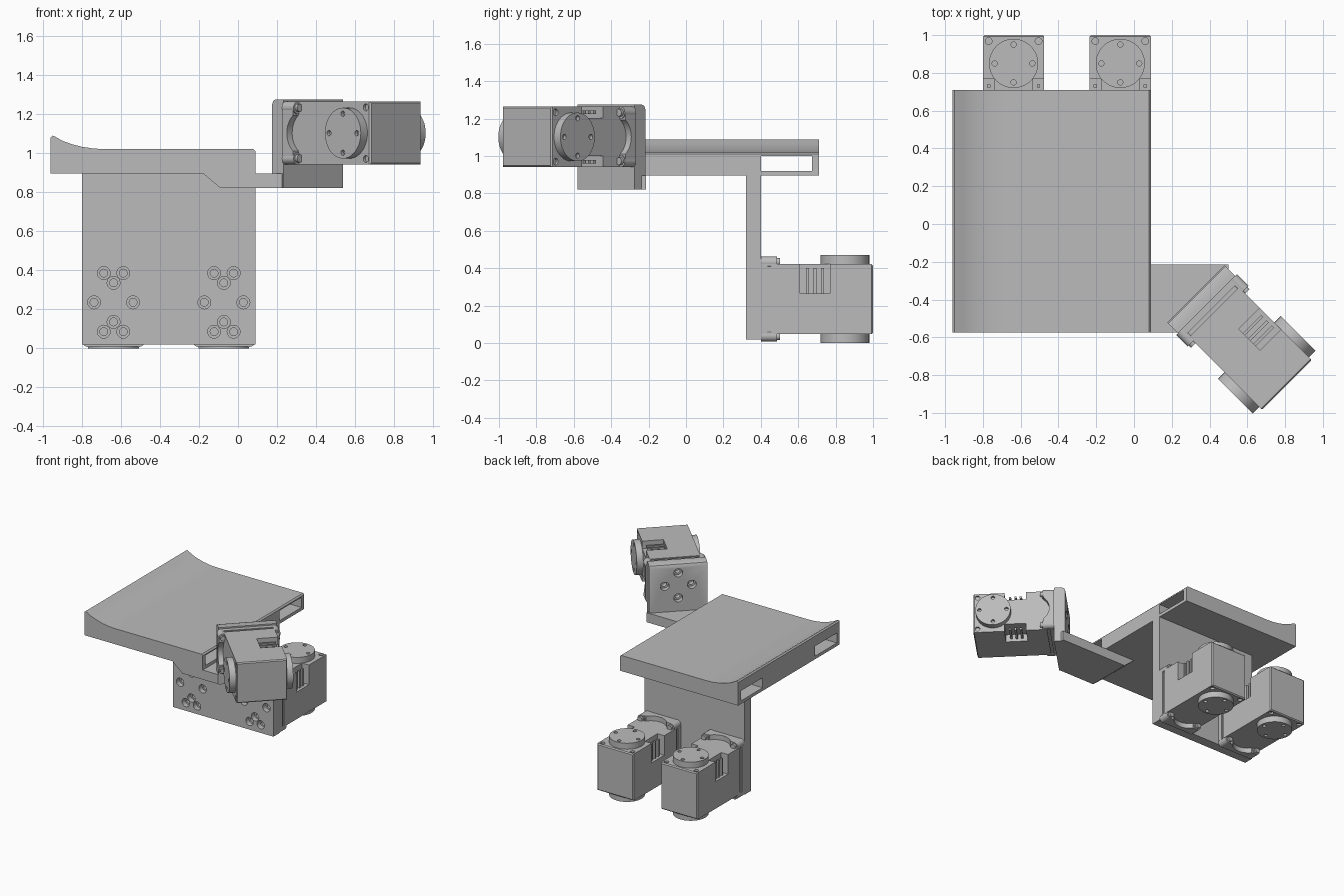
import bpy, bmesh
from math import pi, radians
from mathutils import Matrix, Vector

if "Cube" in bpy.data.objects:
    bpy.data.objects.remove(bpy.data.objects["Cube"])

grey = bpy.data.materials.new("light_grey")
grey.use_nodes = True
tone = (0.5, 0.5, 0.5, 1)
grey.diffuse_color = tone
grey.node_tree.nodes["Principled BSDF"].inputs["Base Color"].default_value = tone


def add_box(bm, lo, hi):
    lo, hi = Vector(lo), Vector(hi)
    m = Matrix.Translation((lo + hi) / 2) @ Matrix.Diagonal((*(hi - lo), 1))
    bmesh.ops.create_cube(bm, size=1, matrix=m)


def add_cyl(bm, centre, axis, r, depth, seg=20):
    turn = Vector((0, 0, 1)).rotation_difference(Vector(axis)).to_matrix().to_4x4()
    bmesh.ops.create_cone(bm, cap_ends=True, segments=seg, radius1=r, radius2=r,
                          depth=depth, matrix=Matrix.Translation(centre) @ turn)


def add_prism(bm, points, along):
    face = bm.faces.new([bm.verts.new(p) for p in points])
    ext = bmesh.ops.extrude_face_region(bm, geom=[face])
    bmesh.ops.translate(bm, vec=along, verts=[v for v in ext["geom"]
                                              if isinstance(v, bmesh.types.BMVert)])
    bmesh.ops.recalc_face_normals(bm, faces=bm.faces[:])


def to_object(name, bm, matrix=None):
    mesh = bpy.data.meshes.new(name)
    bm.to_mesh(mesh)
    bm.free()
    mesh.materials.append(grey)
    obj = bpy.data.objects.new(name, mesh)
    bpy.context.collection.objects.link(obj)
    if matrix:
        obj.matrix_world = matrix
    return obj


def apply_modifiers(obj):
    dg = bpy.context.evaluated_depsgraph_get()
    mesh = bpy.data.meshes.new_from_object(obj.evaluated_get(dg))
    obj.modifiers.clear()
    obj.data = mesh


def cut(obj, bm):
    cutter = to_object("cutter", bm, obj.matrix_world.copy())
    cutter.hide_render = True
    mod = obj.modifiers.new("cut", "BOOLEAN")
    mod.operation, mod.solver, mod.object = "DIFFERENCE", "EXACT", cutter
    bpy.context.view_layer.update()
    apply_modifiers(obj)
    bpy.data.objects.remove(cutter)


def smooth(obj):
    obj.data.shade_smooth()
    obj.data.set_sharp_from_angle(angle=radians(30))


def drill(obj, spots, y_face, thick):
    # counterbored bolt holes along local y
    for r, depth in ((0.033, thick), (0.02, thick * 3)):
        bm = bmesh.new()
        for x, z in spots:
            add_cyl(bm, (x, y_face, z), (0, 1, 0), r, depth, 20)
        cut(obj, bm)


# deck with upswept lip and two tunnels
profile = [(-0.96, 0.895), (0.09, 0.895), (0.09, 1.01), (0.08, 1.02), (-0.68, 1.02),
           (-0.74, 1.023), (-0.8, 1.032), (-0.85, 1.045), (-0.9, 1.063),
           (-0.935, 1.083), (-0.95, 1.089), (-0.96, 1.08)]
bm = bmesh.new()
add_prism(bm, [(x, -0.575, z) for x, z in profile], (0, 1.285, 0))
deck = to_object("deck", bm)
bm = bmesh.new()
for y in (-0.54, 0.4):
    add_box(bm, (-1.2, y, 0.92), (0.3, y + 0.275, 1.0))
cut(deck, bm)
smooth(deck)

# hanging wall that carries the two lower motors
MOTOR_Z = 0.235
LOWER_X = (-0.6375, -0.0725)
bm = bmesh.new()
add_box(bm, (-0.8, 0.32, 0.02), (0.09, 0.4, 0.9))
wall = to_object("rear_wall", bm)
diamond = [(0, 0.1), (0, -0.1), (0.1, 0), (-0.1, 0)]
corners = [(sx * 0.05, sz * 0.15) for sx in (-1, 1) for sz in (-1, 1)]
drill(wall, [(cx + x, MOTOR_Z + z) for cx in LOWER_X for x, z in diamond + corners],
      0.32, 0.08)
smooth(wall)

# side arm under the deck, cut at 45 degrees at its end
bm = bmesh.new()
add_prism(bm, [(x, -0.575, z) for x, z in
               ((-0.18, 0.896), (-0.09, 0.82), (0.5, 0.82), (0.5, 0.896))], (0, 0.36, 0))
arm = to_object("side_arm", bm)
bm = bmesh.new()
add_prism(bm, [(0.2, -0.6, 0.7), (0.6, -0.2, 0.7), (0.9, -0.9, 0.7)], (0, 0, 0.5))
cut(arm, bm)

# frame of the upper motor: local x up, local y outwards at 45 degrees
upper = Matrix.Translation((0.385, -0.4275, 1.102)) @ Matrix((
    (0, 0.5 ** 0.5, 0.5 ** 0.5, 0), (0, -0.5 ** 0.5, 0.5 ** 0.5, 0),
    (1, 0, 0, 0), (0, 0, 0, 1)))

# upright plate with a rounded rear top edge
bm = bmesh.new()
add_prism(bm, [(x, y, -0.215) for x, y in
               ((-0.282, 0), (0.173, 0), (0.173, -0.055), (0.166, -0.073),
                (0.148, -0.082), (-0.282, -0.082))], (0, 0, 0.43))
plate = to_object("upright_plate", bm, upper)
drill(plate, diamond, -0.082, 0.08)
smooth(plate)

# motor housing
W, H, HORN_Y = 0.162, 0.187, 0.45
bm = bmesh.new()
add_box(bm, (-W, 0, -H), (W, 0.6, H))
bevelled = [e for e in bm.edges if all(v.co.y > 0.5 for v in e.verts)]
bmesh.ops.bevel(bm, geom=bevelled, offset=0.008, segments=1, affect="EDGES")
body = to_object("motor_housing", bm)
bm = bmesh.new()
for s in (-1, 1):
    # connector pocket, side groove and cap screws
    add_box(bm, (s * 0.102, 0.21, 0.03), (s * 0.3, 0.37, 0.3))
    add_box(bm, (s * 0.154, 0.035, -0.18), (s * 0.2, 0.055, 0.18))
    for t in (-1, 1):
        add_cyl(bm, (s * 0.132, 0.568, t * H), (0, 0, 1), 0.018, 0.03, 14)
bmesh.ops.recalc_face_normals(bm, faces=bm.faces[:])
cut(body, bm)

# mounting flange, scooped by an arc
bm = bmesh.new()
for s in (-1, 1):
    add_box(bm, (-0.135, 0, s * 0.206 - 0.02), (0.135, 0.08, s * 0.206 + 0.02))
flange = to_object("motor_flange", bm)
bm = bmesh.new()
add_cyl(bm, (0, 0.15, 0), (0, 0, 1), 0.115, 1, 40)
cut(flange, bm)

# lugs with screw heads
bm = bmesh.new()
for sx in (-1, 1):
    for sz in (-1, 1):
        add_cyl(bm, (sx * 0.13, 0.043, sz * 0.196), (0, 1, 0), 0.032, 0.086, 24)
        add_cyl(bm, (sx * 0.13, 0.09, sz * 0.199), (0, 1, 0), 0.02, 0.026, 16)
lugs = to_object("motor_lugs", bm)

# connector pins
bm = bmesh.new()
for s in (-1, 1):
    for y in (0.25, 0.29, 0.33):
        add_box(bm, (s * 0.132 - 0.009, y - 0.008, 0.025),
                (s * 0.132 + 0.009, y + 0.008, 0.165))
pins = to_object("connector_pins", bm)

# output discs on both sides
bm = bmesh.new()
for s in (-1, 1):
    add_cyl(bm, (0, HORN_Y, s * 0.208), (0, 0, 1), 0.13, 0.054, 48)
discs = to_object("output_discs", bm)
bm = bmesh.new()
for s in (-1, 1):
    for x, y in diamond:
        add_cyl(bm, (x, HORN_Y + y, s * 0.235), (0, 0, 1), 0.014, 0.04, 14)
cut(discs, bm)

# place the three motors
motor_parts = (body, flange, lugs, pins, discs)
for part in motor_parts:
    smooth(part)
    name = part.name
    part.name = "lower_right_" + name
    part.matrix_world = Matrix.Translation((LOWER_X[0], 0.4, MOTOR_Z))
    for label, m in (("lower_left_", Matrix.Translation((LOWER_X[1], 0.4, MOTOR_Z))),
                     ("upper_", upper)):
        twin = bpy.data.objects.new(label + name, part.data)
        bpy.context.collection.objects.link(twin)
        twin.matrix_world = m
